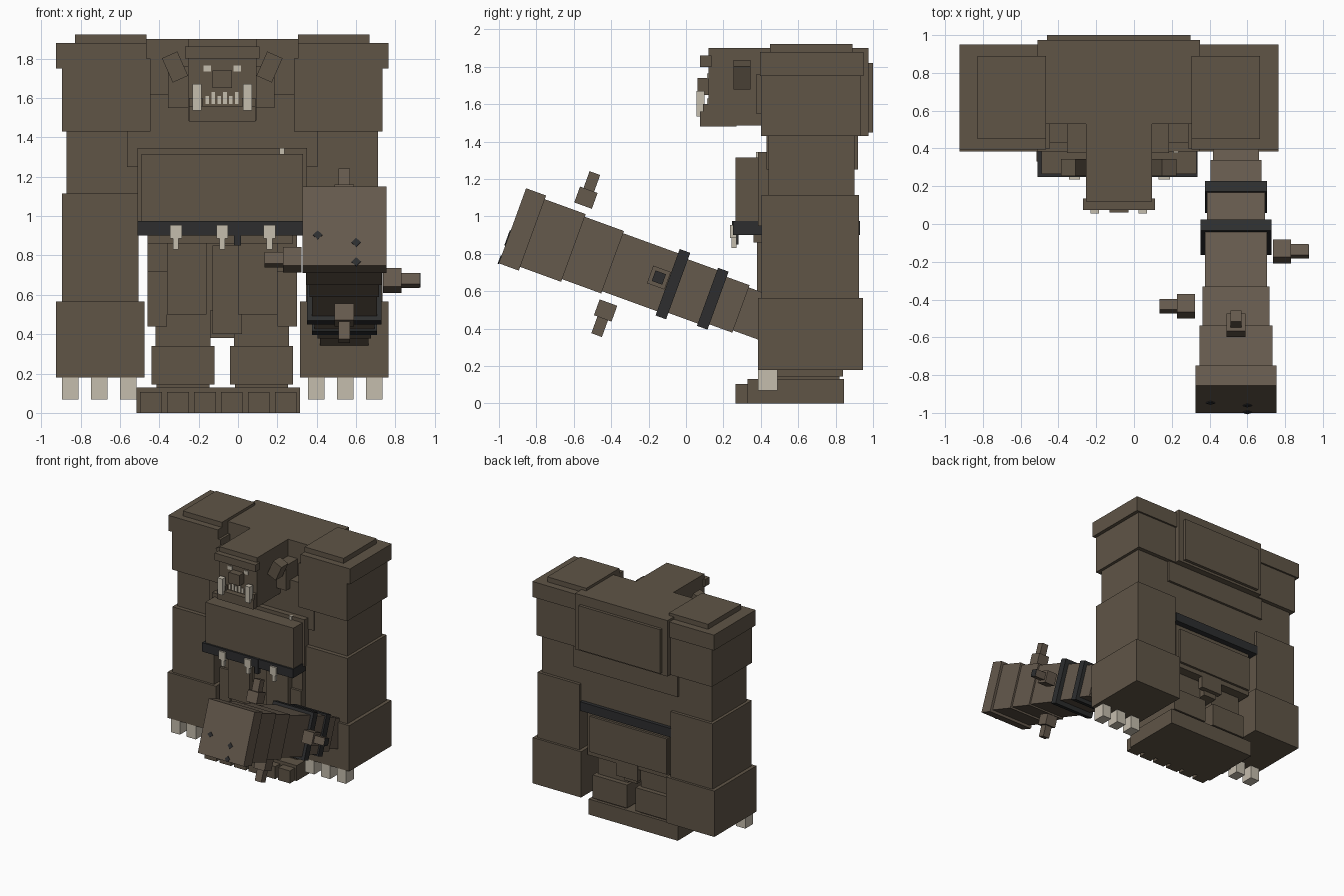
import bpy, math
from mathutils import Matrix, Vector

CX = -0.08  # symmetry plane of the body


def material(name, rgb):
    m = bpy.data.materials.new(name)
    m.diffuse_color = (*rgb, 1)
    return m


HIDE = material("brown hide", (0.115, 0.090, 0.062))
WOOD = material("club wood", (0.130, 0.100, 0.073))
DARK = material("dark leather", (0.026, 0.027, 0.028))
BONE = material("bone", (0.56, 0.51, 0.42))


def solid(name, center, size, mat, rot=None):
    bpy.ops.mesh.primitive_cube_add(size=1)
    o = bpy.context.object
    o.name = name
    o.data.transform(Matrix.Diagonal((*size, 1)))
    o.matrix_world = Matrix.Translation(center) @ (rot or Matrix())
    o.data.materials.append(mat)
    return o


def box(name, x, y, z, mat=HIDE):
    c = [(a + b) / 2 for a, b in (x, y, z)]
    return solid(name, c, [b - a for a, b in (x, y, z)], mat)


def pair(name, x, y, z, mat=HIDE):
    box(name + "_right", x, y, z, mat)
    box(name + "_left", (2 * CX - x[1], 2 * CX - x[0]), y, z, mat)


# Torso
box("upper_torso", (-0.51, 0.35), (0.53, 0.975), (1.43, 1.90))
box("back_plate", (-0.46, 0.30), (0.9, 1.0), (1.45, 1.82))
box("chest", (-0.565, 0.405), (0.43, 0.92), (1.25, 1.62))
box("waist", (-0.51, 0.35), (0.385, 0.90), (0.95, 1.345))
box("belly_plate", (-0.49, 0.33), (0.265, 0.40), (0.97, 1.315))
box("plate_stud", (0.21, 0.235), (0.375, 0.40), (1.31, 1.345), BONE)
box("belt", (-0.51, 0.335), (0.25, 0.93), (0.90, 0.975), DARK)
box("belt_strap", (-0.02, 0.015), (0.245, 0.28), (0.85, 0.975), DARK)
for x in (-0.315, -0.08, 0.16):
    box("belt_tooth", (x - 0.03, x + 0.03), (0.235, 0.27), (0.885, 0.955), BONE)
    box("belt_tooth_tip", (x - 0.014, x + 0.014), (0.242, 0.27), (0.83, 0.885), BONE)

# Hips and loincloth
box("hips", (-0.46, 0.30), (0.43, 0.88), (0.52, 0.91))
box("crotch", (-0.14, -0.02), (0.45, 0.85), (0.38, 0.54))
box("apron_top", (-0.46, 0.28), (0.36, 0.46), (0.86, 0.91))
pair("apron_strip", (0.0, 0.20), (0.38, 0.44), (0.50, 0.87))
pair("apron_side", (0.20, 0.30), (0.41, 0.60), (0.44, 0.72))
box("apron_middle", (-0.13, 0.02), (0.40, 0.45), (0.40, 0.85))
box("back_cloth", (-0.45, 0.27), (0.85, 0.90), (0.56, 0.86))
box("back_cloth_tail", (-0.17, 0.03), (0.84, 0.885), (0.42, 0.58))

# Legs and feet
pair("thigh", (-0.02, 0.26), (0.43, 0.80), (0.33, 0.55))
pair("shin", (-0.04, 0.28), (0.40, 0.84), (0.145, 0.34))
pair("ankle", (-0.015, 0.255), (0.42, 0.82), (0.11, 0.15))
box("foot_slab", (-0.515, 0.315), (0.33, 0.845), (0, 0.13))
for i in range(6):
    x = -0.497 + i * 0.137
    box("toe", (x, x + 0.11), (0.265, 0.34), (0, 0.105))

# Arms, drawn for the right side and mirrored
pair("shoulder", (0.285, 0.735), (0.40, 0.935), (1.43, 1.80))
pair("shoulder_cap", (0.305, 0.765), (0.395, 0.95), (1.75, 1.88))
pair("shoulder_plate", (0.305, 0.668), (0.45, 0.89), (1.87, 1.922))
pair("upper_arm", (0.30, 0.71), (0.44, 0.90), (1.10, 1.44))
pair("forearm", (0.345, 0.735), (0.405, 0.925), (0.55, 1.115))
pair("gauntlet", (0.315, 0.765), (0.385, 0.945), (0.18, 0.565))
for x in (0.355, 0.502, 0.65):
    pair("claw", (x, x + 0.085), (0.385, 0.49), (0.068, 0.18), BONE)

# Head
box("head", (-0.255, 0.095), (0.12, 0.54), (1.485, 1.90))
box("neck", (-0.355, 0.185), (0.375, 0.55), (1.55, 1.76))
box("brow", (-0.27, 0.11), (0.075, 0.135), (1.80, 1.86))
box("jaw", (-0.25, 0.09), (0.075, 0.27), (1.48, 1.56))
box("nose", (-0.13, -0.03), (0.062, 0.125), (1.65, 1.74))
pair("tusk", (0.025, 0.07), (0.055, 0.10), (1.535, 1.67), BONE)
pair("tusk_root", (0.02, 0.09), (0.09, 0.13), (1.53, 1.60))
pair("eye", (-0.024, 0.016), (0.113, 0.121), (1.735, 1.765), BONE)
for i in range(6):
    x = -0.165 + i * 0.03
    box("tooth", (x, x + 0.018), (0.113, 0.121), (1.57, 1.61 + 0.02 * (i % 2)), BONE)
for s in (-1, 1):
    solid("ear", (CX + s * 0.24, 0.30, 1.757), (0.085, 0.09, 0.135), HIDE,
          Matrix.Rotation(s * math.radians(24), 4, 'Y'))

# Club: stepped square bar, local z running from the head end down to the grip
a = math.radians(20)
END = Vector((0.54, -0.928, 0.95))
AXIS = Vector((0, math.cos(a), -math.sin(a)))
UP = Vector((0, math.sin(a), math.cos(a)))
TILT = Matrix.Rotation(-a, 4, 'X')  # local y along the club


def club_part(name, t0, t1, w, mat=WOOD):
    solid(name, END + AXIS * (t0 + t1) / 2, (w, t1 - t0, w), mat, TILT)


sections = [(0, 0.114, 0.427), (0.114, 0.347, 0.385), (0.347, 0.57, 0.355),
            (0.57, 0.90, 0.33), (0.90, 1.14, 0.305), (1.14, 1.30, 0.27),
            (1.30, 1.50, 0.245)]
for t0, t1, w in sections:
    club_part("club_section", t0, t1, w)
club_part("club_band_large", 0.883, 0.943, 0.378, DARK)
club_part("club_band_small", 1.11, 1.17, 0.33, DARK)
for u, v in ((-0.135, -0.05), (0.06, -0.09), (0.06, -0.195)):
    p = END + UP * v + Vector((u, 0, 0)) - AXIS * 0.002
    solid("club_stud", p, (0.034, 0.006, 0.034), DARK,
          TILT @ Matrix.Rotation(math.radians(45), 4, 'Y'))

# Club spikes: square base with a narrower tip
SIDE = Vector((1, 0, 0))
for c, d in (((0.54, -0.535, 1.10), UP), ((0.54, -0.43, 0.497), -UP),
             ((0.783, -0.145, 0.673), SIDE), ((0.275, -0.435, 0.778), -SIDE)):
    c = Vector(c)
    side = abs(d.x) > 0.5
    solid("spike_base", c, (0.095, 0.1, 0.1) if side else (0.1, 0.1, 0.09), WOOD, TILT)
    solid("spike_tip", c + d * 0.09, (0.1, 0.06, 0.06) if side else (0.06, 0.06, 0.1), WOOD, TILT)
    if d.x > 0.5:
        solid("spike_cap", c + d * 0.141, (0.004, 0.058, 0.058), DARK, TILT)
